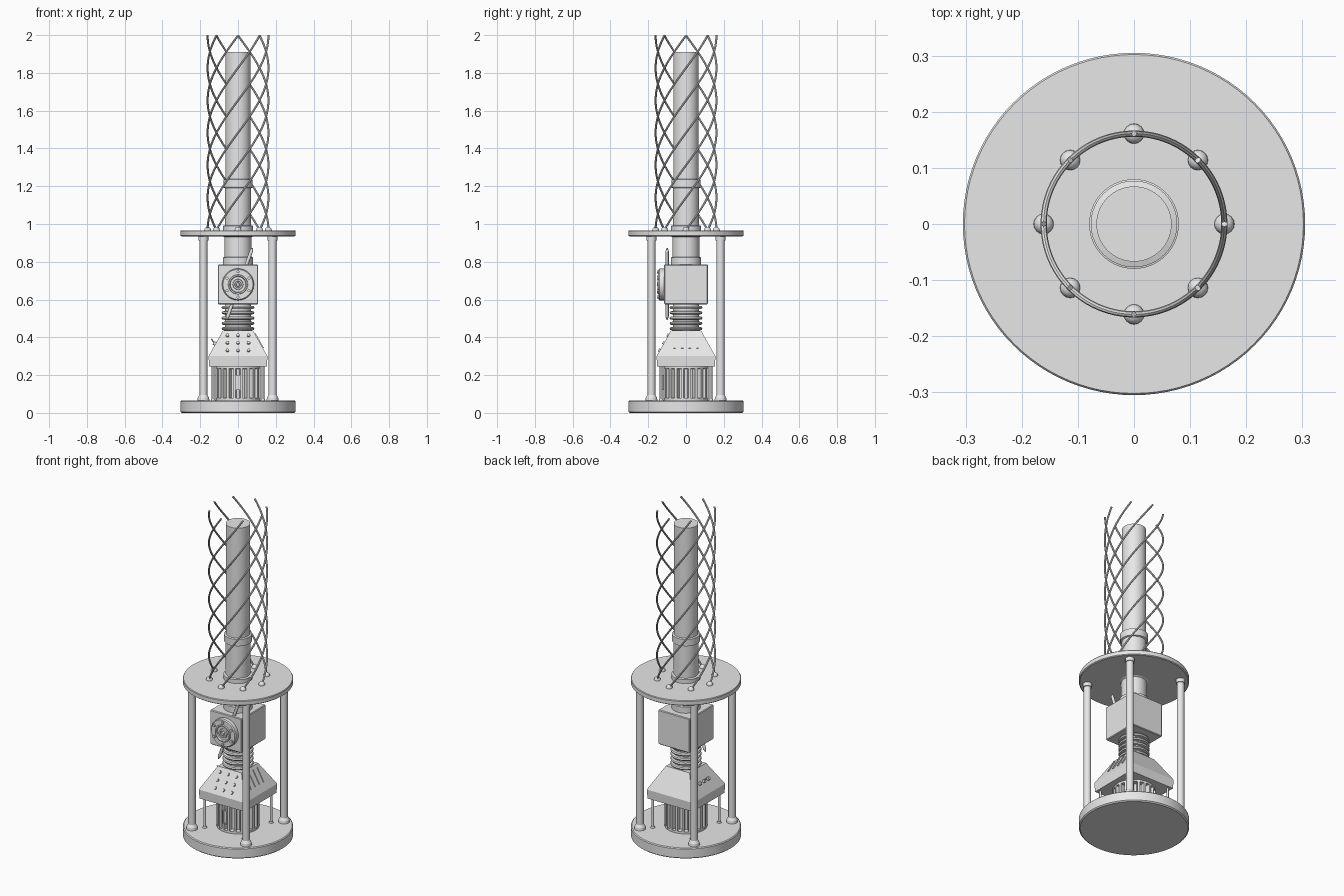
import bpy, bmesh, math
from mathutils import Vector, Matrix

if "Cube" in bpy.data.objects:
    bpy.data.objects.remove(bpy.data.objects["Cube"])

grey = bpy.data.materials.new("light grey")
grey.diffuse_color = (0.8, 0.8, 0.8, 1)
grey.use_nodes = True
grey.node_tree.nodes["Principled BSDF"].inputs["Base Color"].default_value = grey.diffuse_color


def finish(name, bm, smooth=True):
    bmesh.ops.recalc_face_normals(bm, faces=bm.faces[:])
    me = bpy.data.meshes.new(name)
    bm.to_mesh(me)
    bm.free()
    me.materials.append(grey)
    ob = bpy.data.objects.new(name, me)
    bpy.context.collection.objects.link(ob)
    if smooth:
        bpy.ops.object.select_all(action='DESELECT')
        ob.select_set(True)
        bpy.context.view_layer.objects.active = ob
        bpy.ops.object.shade_smooth_by_angle(angle=math.radians(35))
    return ob


def add_rod(bm, a, b, r, r2=None, seg=16):
    a, b = Vector(a), Vector(b)
    rot = (b - a).to_track_quat('Z', 'Y').to_matrix().to_4x4()
    bmesh.ops.create_cone(bm, cap_ends=True, segments=seg, radius1=r, radius2=r if r2 is None else r2,
                          depth=(b - a).length, matrix=Matrix.Translation((a + b) / 2) @ rot)


def add_box(bm, centre, size, rot=Matrix()):
    bmesh.ops.create_cube(bm, size=1, matrix=Matrix.Translation(centre) @ rot @ Matrix.Diagonal((*size, 1)))


def lathe(name, profile, seg=64, matrix=None):
    # revolve (radius, height) points around z
    bm = bmesh.new()
    rings = []
    for r, z in profile:
        rings.append([bm.verts.new((r * math.cos(2 * math.pi * k / seg), r * math.sin(2 * math.pi * k / seg), z))
                      for k in range(seg)])
    for lo, hi in zip(rings, rings[1:]):
        for k in range(seg):
            n = (k + 1) % seg
            bm.faces.new((lo[k], lo[n], hi[n], hi[k]))
    bm.faces.new(rings[0])
    bm.faces.new(rings[-1])
    if matrix:
        bm.transform(matrix)
    return finish(name, bm)


# Round base and upper deck
lathe("base", [(0.298, 0), (0.305, 0.006), (0.305, 0.06), (0.30, 0.065)], 96)
lathe("upper_deck", [(0.30, 0.935), (0.305, 0.939), (0.305, 0.962), (0.302, 0.966)], 96)

# Support legs with flared feet
bm = bmesh.new()
for sx in (-1, 1):
    for sy in (-1, 1):
        x, y = sx * 0.183, sy * 0.183
        add_rod(bm, (x, y, 0.06), (x, y, 0.936), 0.021, seg=24)
        add_rod(bm, (x, y, 0.064), (x, y, 0.08), 0.032, 0.030, 24)
        add_rod(bm, (x, y, 0.08), (x, y, 0.095), 0.030, 0.021, 24)
        add_rod(bm, (x, y, 0.912), (x, y, 0.936), 0.026, seg=24)
finish("support_legs", bm)

# Vertical tube with its collars
lathe("main_tube", [(0.08, 0.78), (0.08, 0.822), (0.071, 0.826), (0.071, 0.93), (0.08, 0.935), (0.08, 0.99),
                    (0.068, 0.993), (0.068, 1.19), (0.077, 1.193), (0.077, 1.235), (0.067, 1.238), (0.067, 1.91)])

# Eight twisted wires rising from ball sockets
wires, balls = bmesh.new(), bmesh.new()
R, STEPS, SIDES, WIRE = 0.161, 72, 8, 0.0055
for i in range(8):
    prev = None
    for s in range(STEPS + 1):
        t = s / STEPS
        a = math.pi / 4 * i + 1.5 * math.pi * t
        out = Vector((math.cos(a), math.sin(a), 0))
        tangent = Vector((-R * 1.5 * math.pi * math.sin(a), R * 1.5 * math.pi * math.cos(a), 1.03)).normalized()
        side = tangent.cross(out)
        c = out * R + Vector((0, 0, 0.968 + 1.03 * t))
        ring = [wires.verts.new(c + WIRE * (out * math.cos(q) + side * math.sin(q)))
                for q in (2 * math.pi * k / SIDES for k in range(SIDES))]
        if prev:
            for k in range(SIDES):
                n = (k + 1) % SIDES
                wires.faces.new((prev[k], prev[n], ring[n], ring[k]))
        else:
            wires.faces.new(ring)
        prev = ring
    wires.faces.new(prev)
    a = math.pi / 4 * i
    bmesh.ops.create_uvsphere(balls, u_segments=16, v_segments=10, radius=0.018,
                              matrix=Matrix.Translation((R * math.cos(a), R * math.sin(a), 0.967)))
finish("twisted_wires", wires)
finish("wire_sockets", balls)

# Square housing
bm = bmesh.new()
add_box(bm, (0, 0, 0.68), (0.214, 0.232, 0.21))
housing = finish("housing", bm, False)
bev = housing.modifiers.new("edge", 'BEVEL')
bev.width, bev.segments = 0.004, 1

# Round flange on the front with raised rings, hub and bolts
to_front = Matrix.Translation((0, -0.114, 0.68)) @ Matrix.Rotation(math.pi / 2, 4, 'X')
lathe("flange", [(0.084, 0), (0.084, 0.025), (0.079, 0.031), (0.052, 0.031), (0.05, 0.038), (0.044, 0.038),
                 (0.041, 0.028), (0.028, 0.028), (0.026, 0.036), (0.018, 0.036), (0.016, 0.03),
                 (0.011, 0.03), (0.009, 0.04)], 48, to_front)
bm = bmesh.new()
for k in range(6):
    a = math.pi / 6 + k * math.pi / 3
    x, z = 0.067 * math.cos(a), 0.68 + 0.067 * math.sin(a)
    add_rod(bm, (x, -0.14, z), (x, -0.153, z), 0.008, seg=12)
finish("flange_bolts", bm)

# Slanted lever through the housing
bm = bmesh.new()
add_rod(bm, (-0.055, -0.10, 0.51), (0.07, -0.10, 0.855), 0.009)
add_rod(bm, (-0.062, -0.10, 0.492), (-0.055, -0.10, 0.51), 0.003, 0.009)
add_rod(bm, (0.07, -0.10, 0.855), (0.077, -0.10, 0.873), 0.009, 0.003)
finish("slanted_lever", bm)

# Ribbed bellows
prof = [(0.068, 0.42)]
for k in range(5):
    z = 0.446 + k * 0.028
    prof += [(0.07, z - 0.009), (0.083, z - 0.007), (0.087, z), (0.083, z + 0.007), (0.07, z + 0.009)]
lathe("bellows", prof + [(0.068, 0.58)], 48)

# Tapered square hood
bm = bmesh.new()
levels = [[bm.verts.new((x * h, y * h, z)) for x, y in ((-1, -1), (1, -1), (1, 1), (-1, 1))]
          for h, z in ((0.153, 0.245), (0.156, 0.30), (0.08, 0.435))]
for lo, hi in zip(levels, levels[1:]):
    for k in range(4):
        n = (k + 1) % 4
        bm.faces.new((lo[k], lo[n], hi[n], hi[k]))
bm.faces.new(levels[0])
bm.faces.new(levels[-1])
finish("hood", bm, False)

# Studs, slots and knobs on the sloping hood faces
slope = math.atan2(0.135, 0.076)
normal = Vector((0, -math.sin(slope), math.cos(slope)))


def on_slope(u, z):
    return Vector((u, -(0.156 - (z - 0.30) * 0.076 / 0.135), z))


studs, slots, knobs = bmesh.new(), bmesh.new(), bmesh.new()
for z in (0.33, 0.37, 0.41):
    for u in (-0.056, 0, 0.056):
        p = on_slope(u, z)
        add_rod(studs, p - normal * 0.004, p + normal * 0.007, 0.010, 0.008, 12)
for u in (-0.06, -0.02, 0.02, 0.06):
    add_box(slots, on_slope(u, 0.38), (0.011, 0.088, 0.010), Matrix.Rotation(slope, 4, 'X'))
for u in (-0.04, 0, 0.04):
    p = on_slope(u, 0.365)
    add_rod(knobs, p - normal * 0.004, p + normal * 0.012, 0.011, 0.009, 12)
p = on_slope(0, 0.365)
add_rod(knobs, p, p + Vector((0, -0.022, 0.026)), 0.005, 0.003, 8)
slots.transform(Matrix.Rotation(math.pi / 2, 4, 'Z'))
knobs.transform(Matrix.Rotation(-math.pi / 2, 4, 'Z'))
finish("hood_studs", studs)
finish("hood_slots", slots, False)
finish("hood_knobs", knobs)

# Finned drum below the hood, with a front window frame
lathe("drum_core", [(0.118, 0.063), (0.118, 0.078), (0.088, 0.08), (0.088, 0.232), (0.118, 0.234), (0.118, 0.25)], 48)
bm = bmesh.new()
for k in range(20):
    a = (k + 0.5) * math.pi / 10
    add_box(bm, (0.102 * math.cos(a), 0.102 * math.sin(a), 0.157), (0.034, 0.013, 0.18), Matrix.Rotation(a, 4, 'Z'))
finish("drum_fins", bm, False)
bm = bmesh.new()
add_box(bm, (0, -0.108, 0.16), (0.026, 0.03, 0.07))
for s in (-1, 1):
    add_box(bm, (s * 0.011, -0.124, 0.16), (0.005, 0.009, 0.08))
    add_box(bm, (0, -0.124, 0.16 + s * 0.0375), (0.027, 0.009, 0.005))
finish("drum_window", bm, False)

# Thin corner rods holding the hood
bm = bmesh.new()
for sx in (-1, 1):
    for sy in (-1, 1):
        x, y = sx * 0.132, sy * 0.132
        add_rod(bm, (x, y, 0.06), (x, y, 0.25), 0.007, seg=12)
        add_rod(bm, (x, y, 0.062), (x, y, 0.074), 0.013, 0.010, 12)
finish("hood_rods", bm)
